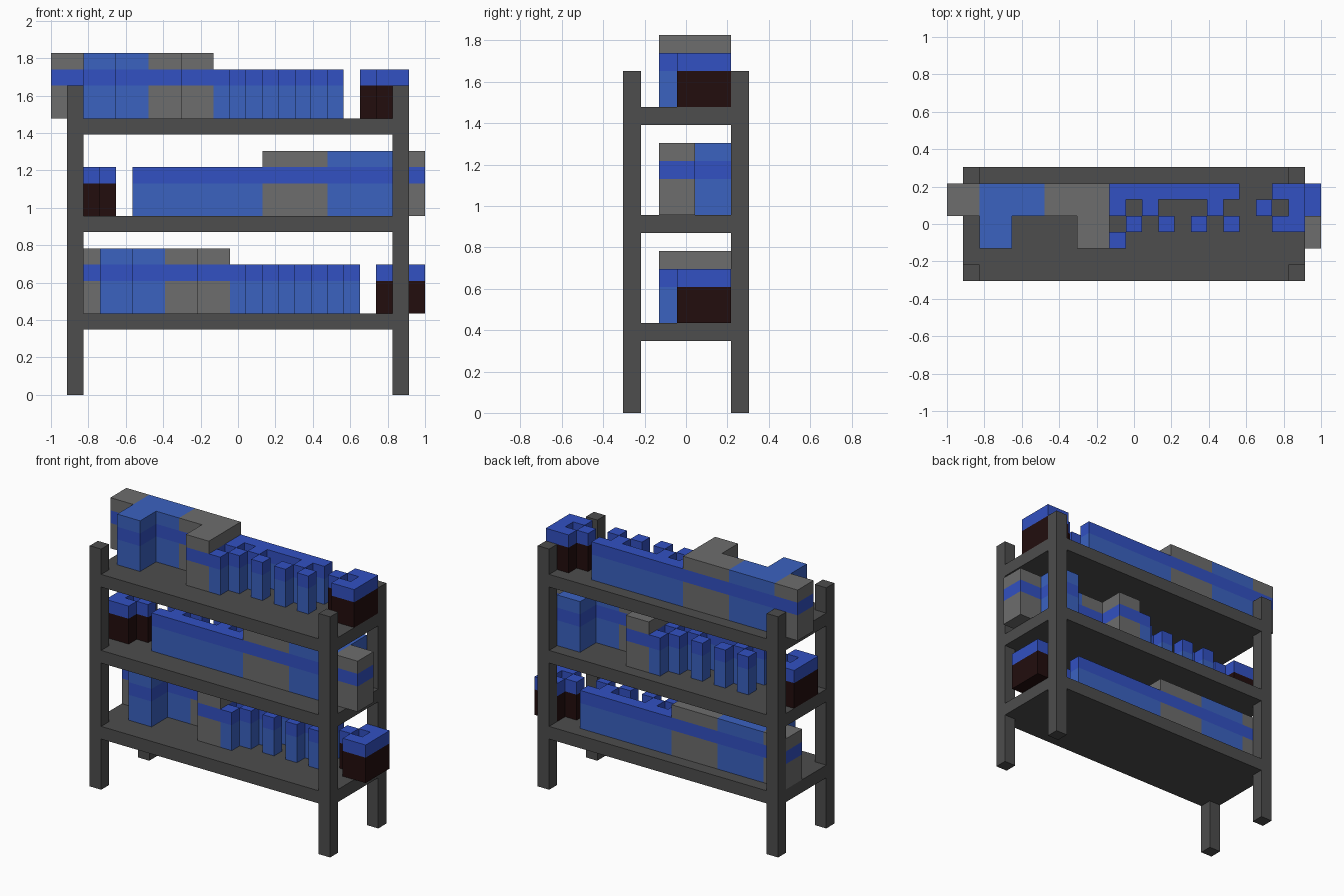
import bpy, bmesh

if "Cube" in bpy.data.objects:
    bpy.data.objects.remove(bpy.data.objects["Cube"])

U = 2 / 23          # one block
NX, NY = 23, 7      # blocks along x and y


def material(name, rgb):
    m = bpy.data.materials.new(name)
    m.use_nodes = True
    col = (*rgb, 1.0)
    m.diffuse_color = col
    bsdf = m.node_tree.nodes["Principled BSDF"]
    bsdf.inputs["Base Color"].default_value = col
    bsdf.inputs["Roughness"].default_value = 0.8
    return m


FRAME = material("dark grey frame", (0.074, 0.074, 0.074))
GREY = material("mid grey", (0.153, 0.153, 0.153))
BLUE = material("light blue", (0.043, 0.122, 0.527))
BAND = material("deep blue", (0.032, 0.082, 0.540))
BROWN = material("dark brown", (0.016, 0.004, 0.004))


def point(i, j, k):
    return ((i - NX / 2) * U, (j - NY / 2) * U, k * U)


def finish(bm, name, mats):
    bmesh.ops.remove_doubles(bm, verts=bm.verts, dist=1e-5)
    me = bpy.data.meshes.new(name)
    bm.to_mesh(me)
    bm.free()
    for m in mats:
        me.materials.append(m)
    ob = bpy.data.objects.new(name, me)
    bpy.context.collection.objects.link(ob)
    return ob


def box(name, i, j, k, mat):
    """Box from block ranges (start, end)."""
    bm = bmesh.new()
    v = [bm.verts.new(point(a, b, c)) for c in k for b in j for a in i]
    for f in ((0, 2, 3, 1), (4, 5, 7, 6), (0, 1, 5, 4),
              (2, 6, 7, 3), (0, 4, 6, 2), (1, 3, 7, 5)):
        bm.faces.new([v[n] for n in f])
    return finish(bm, name, [mat])


def prism(name, cells, base, bands):
    """Raise a footprint of square cells; bands = [(top height, material)]."""
    bm = bmesh.new()
    mats = list(dict.fromkeys(m for _, m in bands))

    def quad(pts, mat):
        f = bm.faces.new([bm.verts.new(point(*p)) for p in pts])
        f.material_index = mats.index(mat)

    top = base + bands[-1][0]
    for i, j in cells:
        ring = [(i, j), (i + 1, j), (i + 1, j + 1), (i, j + 1)]
        quad([(*p, top) for p in ring], bands[-1][1])
        quad([(*p, base) for p in reversed(ring)], bands[0][1])
        sides = [(i, j - 1), (i + 1, j), (i, j + 1), (i - 1, j)]
        for n, neighbour in enumerate(sides):
            if neighbour in cells:
                continue
            a, b = ring[n], ring[(n + 1) % 4]
            low = base
            for height, mat in bands:
                quad([(*a, low), (*b, low), (*b, base + height),
                      (*a, base + height)], mat)
                low = base + height
    return finish(bm, name, mats)


def area(i0, i1, j0, j1):
    return {(i, j) for i in range(i0, i1 + 1) for j in range(j0, j1 + 1)}


# Footprints of one stored item, lying along a shelf
tall_grey = [(2, GREY), (3, BAND), (4, GREY)]
tall_blue = [(2, BLUE), (3, BAND), (4, BLUE)]
PARTS = {
    "end_block": (area(0, 1, 4, 5), tall_grey),
    "blue_grip": (area(2, 5, 4, 5) | area(2, 3, 2, 3), tall_blue),
    "grey_grip": (area(6, 9, 4, 5) | area(8, 9, 2, 3), tall_grey),
    "rail_with_pegs": (area(10, 17, 5, 5)
                       | {(10, 4), (12, 4), (16, 4), (10, 2)}
                       | {(i, 3) for i in (11, 13, 15, 17)},
                       [(2, BLUE), (3, BAND)]),
    "end_ring": (area(20, 21, 3, 5) - {(20, 4)} | {(19, 4)},
                 [(2, BROWN), (3, BAND)]),
}


def stored_item(prefix, base, shift=0, turned=False):
    for name, (cells, bands) in PARTS.items():
        if turned:
            cells = {(22 - i, 7 - j) for i, j in cells}
        cells = {(i + shift, j) for i, j in cells}
        prism(f"{prefix}_{name}", cells, base, bands)


# Rack: four posts and three shelves
for side, i in (("right", 1), ("left", 21)):
    for end, j in (("front", 0), ("back", 6)):
        box(f"{end}_{side}_post", (i, i + 1), (j, j + 1), (0, 19), FRAME)
for level, k in (("lower", 4), ("middle", 10), ("upper", 16)):
    box(f"{level}_shelf", (1, 22), (0, 7), (k, k + 1), FRAME)

# One item on each shelf, the middle one turned round
stored_item("lower", 5, shift=1)
stored_item("middle", 11, turned=True)
stored_item("upper", 17)
